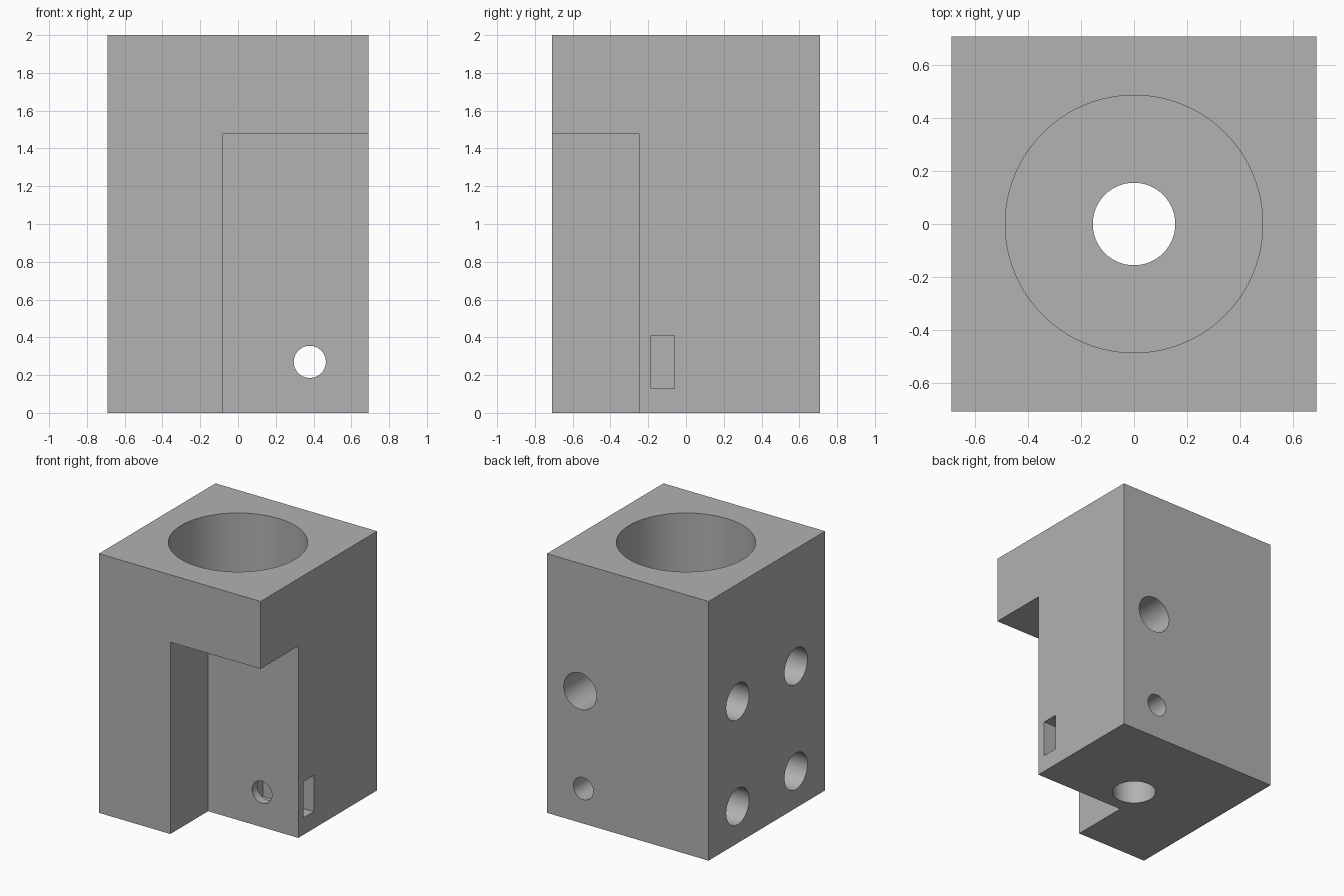
import bpy, math
from mathutils import Vector

if "Cube" in bpy.data.objects:
    bpy.data.objects.remove(bpy.data.objects["Cube"])

grey = bpy.data.materials.new("plain_grey")
grey.diffuse_color = (0.445, 0.445, 0.445, 1)
grey.use_nodes = True
grey.node_tree.nodes["Principled BSDF"].inputs["Base Color"].default_value = grey.diffuse_color


def box(name, lo, hi):
    lo, hi = Vector(lo), Vector(hi)
    bpy.ops.mesh.primitive_cube_add(size=1, location=(lo + hi) / 2)
    ob = bpy.context.object
    ob.name = name
    ob.scale = hi - lo
    bpy.ops.object.transform_apply(location=True, rotation=False, scale=True)
    ob.data.materials.append(grey)
    return ob


def rod(name, start, end, radius, sides=96):
    start, end = Vector(start), Vector(end)
    axis = end - start
    bpy.ops.mesh.primitive_cylinder_add(
        vertices=sides, radius=radius, depth=axis.length,
        location=(start + end) / 2, rotation=axis.to_track_quat('Z', 'Y').to_euler())
    ob = bpy.context.object
    ob.name = name
    ob.data.materials.append(grey)
    return ob


# main block
block = box("bracket_block", (-0.69, -0.71, 0), (0.69, 0.71, 2))

cutters = [
    # front right notch
    box("notch_cutter", (-0.08, -1, -0.5), (1, -0.25, 1.48)),
    # wide bore in the top and the narrow hole through the floor
    rod("bore_cutter", (0, 0, 1.51), (0, 0, 2.3), 0.487, 128),
    rod("shaft_hole_cutter", (0, 0, -0.3), (0, 0, 1.8), 0.156),
    # bolt hole from front to back, with its nut slot
    rod("bolt_hole_cutter", (0.38, -0.5, 0.27), (0.38, 1, 0.27), 0.085, 64),
    box("nut_slot_cutter", (0.255, -0.185, 0.13), (1, -0.06, 0.41)),
    # blind hole in the back
    rod("back_hole_cutter", (0.407, 0.25, 1.015), (0.407, 1, 1.015), 0.14),
]
# four blind holes in the left side
for y in (-0.355, 0.355):
    for z in (0.283, 1.093):
        cutters.append(rod("side_hole_cutter", (-1, y, z), (-0.27, y, z), 0.14))

# cut the block
for c in cutters:
    m = block.modifiers.new(c.name, 'BOOLEAN')
    m.operation = 'DIFFERENCE'
    m.solver = 'EXACT'
    m.object = c
bpy.ops.object.select_all(action='DESELECT')
block.select_set(True)
bpy.context.view_layer.objects.active = block
for m in list(block.modifiers):
    bpy.ops.object.modifier_apply(modifier=m.name)
for c in cutters:
    bpy.data.objects.remove(c, do_unlink=True)

# round walls smooth, edges sharp
bpy.ops.object.shade_smooth_by_angle(angle=math.radians(30))
